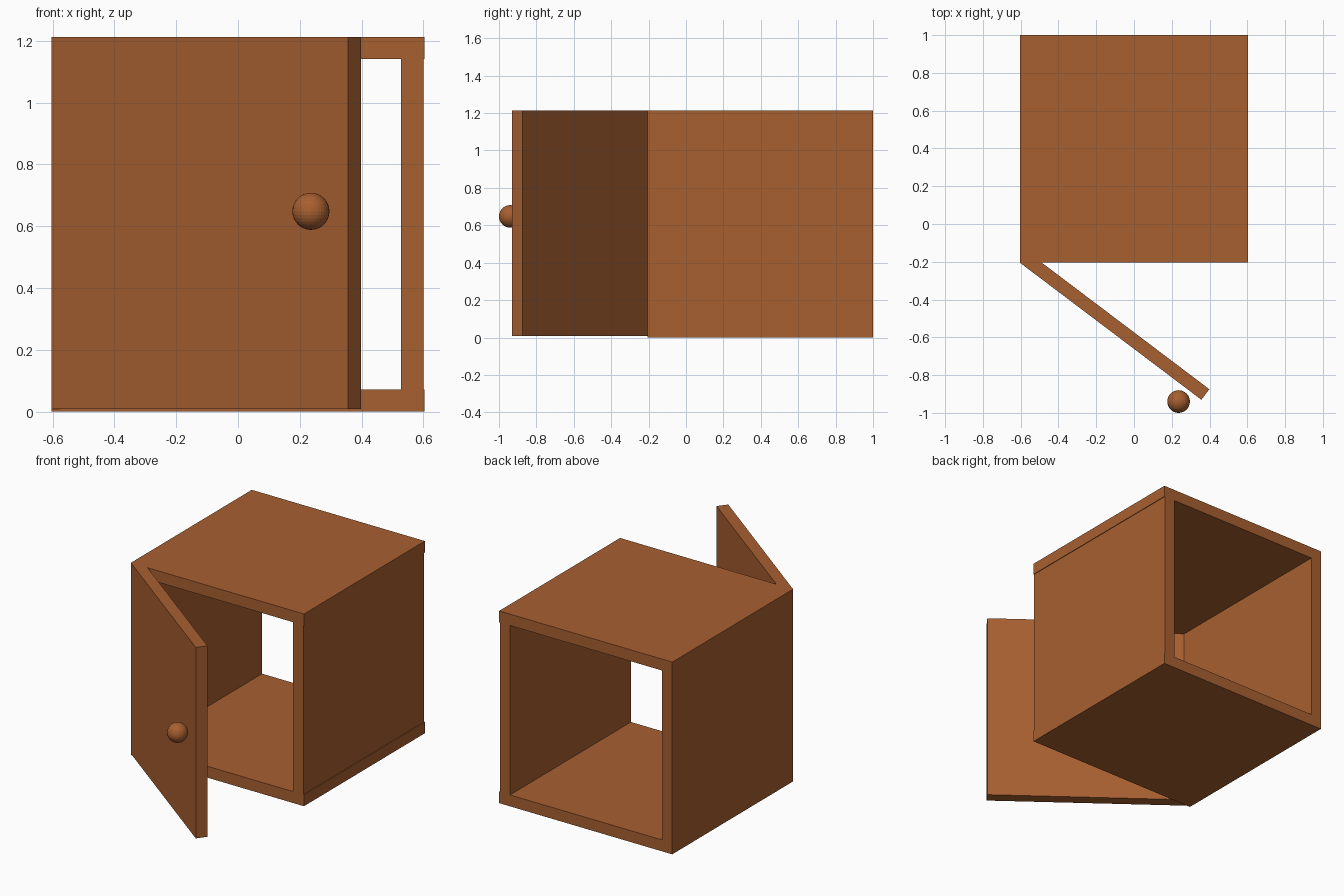
import bpy
from math import atan2
from mathutils import Matrix, Vector

if "Cube" in bpy.data.objects:
    bpy.data.objects.remove(bpy.data.objects["Cube"])

wood = bpy.data.materials.new("wood")
wood.diffuse_color = (0.39, 0.115, 0.03, 1)
wood.use_nodes = True
wood.node_tree.nodes["Principled BSDF"].inputs["Base Color"].default_value = wood.diffuse_color


def box(name, lo, hi):
    """Axis-aligned board between two corners."""
    lo, hi = Vector(lo), Vector(hi)
    bpy.ops.mesh.primitive_cube_add(size=1)
    ob = bpy.context.object
    ob.name = name
    size = hi - lo
    ob.data.transform(Matrix.Translation((lo + hi) / 2) @ Matrix.Diagonal((*size, 1)))
    ob.data.materials.append(wood)
    return ob


W, H, T = 0.604, 1.213, 0.072      # half width, height, board thickness
FRONT, BACK = -0.205, 1.0

# Open-backed cabinet carcass; the right wall sits slightly inset
box("bottom_panel", (-W, FRONT, 0), (W, BACK, T))
box("top_panel", (-W, FRONT, H - T), (W, BACK, H))
box("left_wall", (-W, FRONT, T), (-W + T, BACK, H - T))
box("right_wall", (W - T - 0.004, FRONT, T), (W - 0.004, BACK, H - T))

# Door swung open about the front left corner
door = box("door", (0, 0, 0.008), (1.204, 0.07, H))
door.location = (-W, FRONT, 0)
door.rotation_euler.z = atan2(-0.725, 0.96)

# Round knob in front of the door
bpy.ops.mesh.primitive_uv_sphere_add(segments=32, ring_count=16, radius=0.06,
                                     location=(0.236, -0.94, 0.648))
knob = bpy.context.object
knob.name = "door_knob"
knob.data.materials.append(wood)
